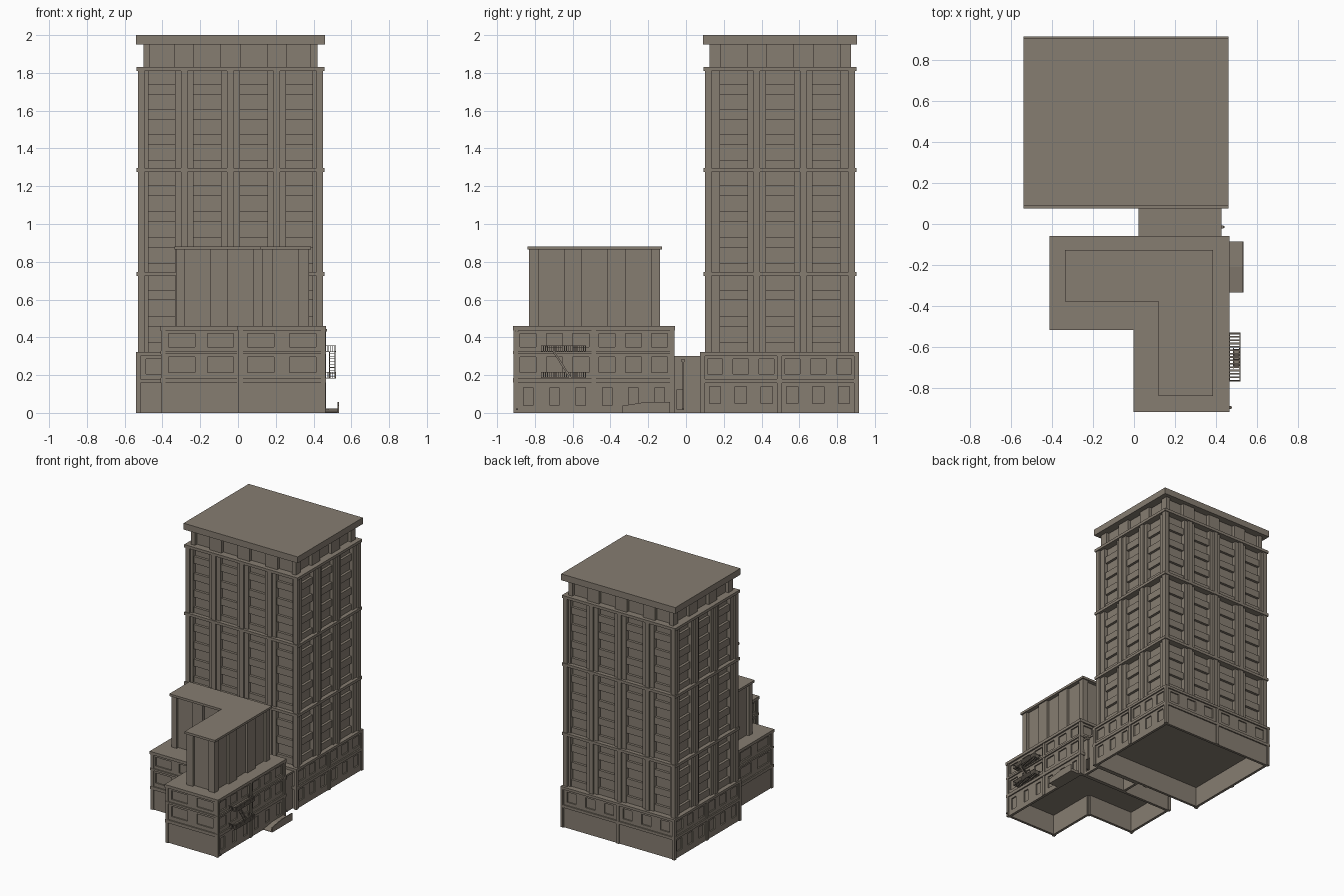
import bpy, bmesh, math
from mathutils import Vector

if "Cube" in bpy.data.objects:
    bpy.data.objects.remove(bpy.data.objects["Cube"])

stone = bpy.data.materials.new("warm grey stone")
stone.diffuse_color = (0.24, 0.205, 0.165, 1)
stone.use_nodes = True
stone.node_tree.nodes["Principled BSDF"].inputs["Base Color"].default_value = stone.diffuse_color


def finish(bm, name):
    bmesh.ops.recalc_face_normals(bm, faces=bm.faces)
    me = bpy.data.meshes.new(name)
    bm.to_mesh(me)
    bm.free()
    me.materials.append(stone)
    ob = bpy.data.objects.new(name, me)
    bpy.context.collection.objects.link(ob)
    return ob


def extrude(bm, pts, vec):
    """Closed solid from a planar outline swept along vec."""
    a = [bm.verts.new(p) for p in pts]
    b = [bm.verts.new(Vector(p) + Vector(vec)) for p in pts]
    bm.faces.new(a[::-1])
    bm.faces.new(b)
    for i in range(len(a)):
        j = (i + 1) % len(a)
        bm.faces.new((a[i], a[j], b[j], b[i]))


def slab(bm, outline, z0, z1, out=0.0):
    """Floor plate: outline pushed outward by out."""
    n, pts = len(outline), []
    for i in range(n):
        p = Vector(outline[i])
        t0 = (p - Vector(outline[i - 1])).normalized()
        t1 = (Vector(outline[(i + 1) % n]) - p).normalized()
        q = p + out * Vector((t0.y + t1.y, -t0.x - t1.x))
        pts.append((q.x, q.y, z0))
    extrude(bm, pts, (0, 0, z1 - z0))


def edges(outline):
    return [(Vector(p), Vector(outline[(i + 1) % len(outline)])) for i, p in enumerate(outline)]


def block(bm, edge, u0, u1, d0, d1, z0, z1):
    """Box on a facade: u along the wall, d outward from it."""
    p, t = edge[0], (edge[1] - edge[0]).normalized()
    n = Vector((t.y, -t.x))
    pts = [(*(p + t * u + n * d), z0) for u, d in ((u0, d0), (u1, d0), (u1, d1), (u0, d1))]
    extrude(bm, pts, (0, 0, z1 - z0))


def box(bm, x0, x1, y0, y1, z0, z1):
    extrude(bm, [(x0, y0, z0), (x1, y0, z0), (x1, y1, z0), (x0, y1, z0)], (0, 0, z1 - z0))


def bays(length, n, width):
    return [(length * (i + .5) / n - width / 2, length * (i + .5) / n + width / 2) for i in range(n)]


def wall(bm, edge, z0, z1, holes, w0, w1, depth=0.01):
    """Wall with recessed openings between heights w0 and w1."""
    L = (edge[1] - edge[0]).length
    block(bm, edge, 0, L, -depth - 0.01, -depth, z0, z1)
    if w0 > z0:
        block(bm, edge, 0, L, -depth, 0, z0, w0)
    if w1 < z1:
        block(bm, edge, 0, L, -depth, 0, w1, z1)
    cuts = [0] + [u for h in holes for u in h] + [L]
    for a, b in zip(cuts[::2], cuts[1::2]):
        block(bm, edge, a, b, -depth, 0, w0, w1)


def rect(x0, x1, y0, y1):
    return [(x0, y0), (x1, y0), (x1, y1), (x0, y1)]


# Tower shaft: bays of windows and spandrels between pilasters
shaft = rect(-0.515, 0.435, 0.115, 0.88)
sections = [(0.32, 0.735, 3), (0.735, 1.285, 4), (1.285, 1.82, 4)]
bm = bmesh.new()
for e in edges(shaft):
    L = (e[1] - e[0]).length
    n = 4 if L > 0.9 else 3
    pitch = 0.245
    mids = [L / 2 + (i - (n - 1) / 2) * pitch for i in range(n)]
    holes = [(m - 0.073, m + 0.073) for m in mids]
    for z0, z1, floors in sections:
        wall(bm, e, z0, z1, holes, z0, z1, 0.03)
        h = (z1 - z0) / floors
        for a, b in holes:
            for k in range(floors):
                block(bm, e, a, b, -0.03, -0.01, z0 + k * h, z0 + k * h + 0.055)
    for i in range(n - 1):
        u = (mids[i] + mids[i + 1]) / 2
        block(bm, e, u - 0.017, u + 0.017, 0, 0.015, 0.32, 1.82)
    for u in (-0.015, L - 0.02):
        block(bm, e, u, u + 0.035, -0.02, 0.015, 0.32, 1.82)
finish(bm, "tower_shaft")

bm = bmesh.new()
for z in (0.735, 1.285, 1.82):
    slab(bm, shaft, z - 0.011, z + 0.011, 0.022)
finish(bm, "tower_bands")

# Crown and flat roof
crown = rect(-0.5, 0.42, 0.125, 0.873)
bm = bmesh.new()
for e in edges(crown):
    L = (e[1] - e[0]).length
    n = 4 if L > 0.9 else 3
    mids = [L / 2 + (i - (n - 1) / 2) * 0.245 for i in range(n)]
    wall(bm, e, 1.83, 1.955, [(m - 0.07, m + 0.07) for m in mids], 1.83, 1.955, 0.025)
finish(bm, "tower_crown")
bm = bmesh.new()
slab(bm, rect(-0.54, 0.46, 0.09, 0.905), 1.95, 2.0)
finish(bm, "tower_roof")

# Tower base: hollow ground floor, windowed upper floor
base = rect(-0.53, 0.45, 0.085, 0.905)
bm = bmesh.new()
for i, e in enumerate(edges(base)):
    L = (e[1] - e[0]).length
    wall(bm, e, 0, 0.17, bays(L, 6, 0.06) if i in (1, 3) else [], 0.05, 0.14)
    wall(bm, e, 0.17, 0.31, bays(L, 6, 0.08), 0.205, 0.285)
    for u in (-0.01, L / 2 - 0.012, L - 0.015):
        block(bm, e, u, u + 0.025, -0.01, 0.008, 0, 0.31)
slab(bm, base, 0.158, 0.18, 0.01)
slab(bm, base, 0.302, 0.322, 0.01)
finish(bm, "tower_base")

# L-shaped annex, three floors
annex = [(-0.4, -0.505), (0.01, -0.505), (0.01, -0.905), (0.455, -0.905), (0.455, -0.07), (-0.4, -0.07)]
bm = bmesh.new()
for i, e in enumerate(edges(annex)):
    L = (e[1] - e[0]).length
    n, w = (6, 0.085) if L > 0.6 else (2, 0.14)
    ground = bays(L, 6, 0.05) if i == 3 else []
    wall(bm, e, 0, 0.17, ground, 0.04, 0.135)
    wall(bm, e, 0.17, 0.325, bays(L, n, w), 0.215, 0.295)
    wall(bm, e, 0.325, 0.45, bays(L, n, w), 0.35, 0.42)
    posts = [-0.008, L - 0.016] + ([L / 2 - 0.012] if L > 0.6 else [])
    for u in posts:
        block(bm, e, u, u + 0.024, -0.01, 0.007, 0, 0.44)
slab(bm, annex, 0.16, 0.185, 0.01)
slab(bm, annex, 0.313, 0.328, 0.01)
slab(bm, annex, 0.437, 0.46, 0.012)
finish(bm, "annex")

# L-shaped upper block with tall recessed panels
upper = [(-0.327, -0.368), (0.13, -0.368), (0.13, -0.83), (0.376, -0.83), (0.376, -0.137), (-0.327, -0.137)]
bm = bmesh.new()
for e in edges(upper):
    L = (e[1] - e[0]).length
    n = 3 if L > 0.6 else 2 if L > 0.4 else 1
    wall(bm, e, 0.455, 0.87, bays(L, n, 0.135), 0.455, 0.865, 0.02)
slab(bm, upper, 0.864, 0.882, 0.01)
finish(bm, "annex_upper_block")

# Link between annex and tower
link = rect(0.03, 0.42, -0.08, 0.09)
bm = bmesh.new()
for i, e in enumerate(edges(link)):
    wall(bm, e, 0, 0.29, [(0.03, 0.07)] if i == 1 else [], 0.02, 0.12)
slab(bm, link, 0.285, 0.3, 0.007)
finish(bm, "link")

# Downpipes
bm = bmesh.new()
for x, y, top in ((0.43, -0.015, 0.27), (0.466, -0.895, 0.43)):
    box(bm, x - 0.008, x, y - 0.004, y + 0.004, 0.015, top)
    box(bm, x - 0.015, x + 0.006, y - 0.008, y + 0.008, top, top + 0.015)
    box(bm, x - 0.008, x + 0.012, y - 0.005, y + 0.005, 0.015, 0.024)
finish(bm, "downpipes")

# Entrance ramp with parapet
bm = bmesh.new()
ramp = [(-0.335, 0), (-0.085, 0), (-0.085, 0.022), (-0.21, 0.022), (-0.335, 0.004)]
extrude(bm, [(0.45, y, z) for y, z in ramp], (0.085, 0, 0))
rail = [(-0.335, 0), (-0.085, 0), (-0.085, 0.058), (-0.21, 0.058), (-0.335, 0.038)]
extrude(bm, [(0.528, y, z) for y, z in rail], (0.007, 0, 0))
finish(bm, "entrance_ramp")

# Fire escape: two slatted landings with railings and a stair
bm = bmesh.new()
Y0, Y1, X0, X1 = -0.768, -0.53, 0.455, 0.52
for z in (0.182, 0.322):
    for x in (X0 + 0.008, X1 - 0.006):
        box(bm, x, x + 0.006, Y0, Y1, z, z + 0.006)
    for i in range(15):
        y = Y0 + (Y1 - Y0 - 0.008) * i / 14
        box(bm, X0, X1, y, y + 0.008, z, z + 0.004)
    box(bm, X1 - 0.004, X1, Y0, Y1, z + 0.031, z + 0.035)
    for i in range(22):
        y = Y0 + (Y1 - Y0 - 0.004) * i / 21
        box(bm, X1 - 0.004, X1, y, y + 0.004, z, z + 0.035)
    for y in (Y0, Y1 - 0.004):
        box(bm, X0, X1, y, y + 0.004, z + 0.031, z + 0.035)
        for i in range(5):
            x = X0 + 0.012 * i + 0.008
            box(bm, x, x + 0.003, y, y + 0.004, z, z + 0.035)
for x in (0.483, 0.512):
    extrude(bm, [(x, -0.705, 0.322), (x, -0.693, 0.322), (x, -0.605, 0.186), (x, -0.617, 0.186)], (0.004, 0, 0))
for i in range(9):
    f = (i + 0.5) / 9
    y, z = -0.70 + 0.088 * f, 0.322 - 0.136 * f
    box(bm, 0.483, 0.516, y - 0.006, y + 0.006, z, z + 0.003)
finish(bm, "fire_escape")
